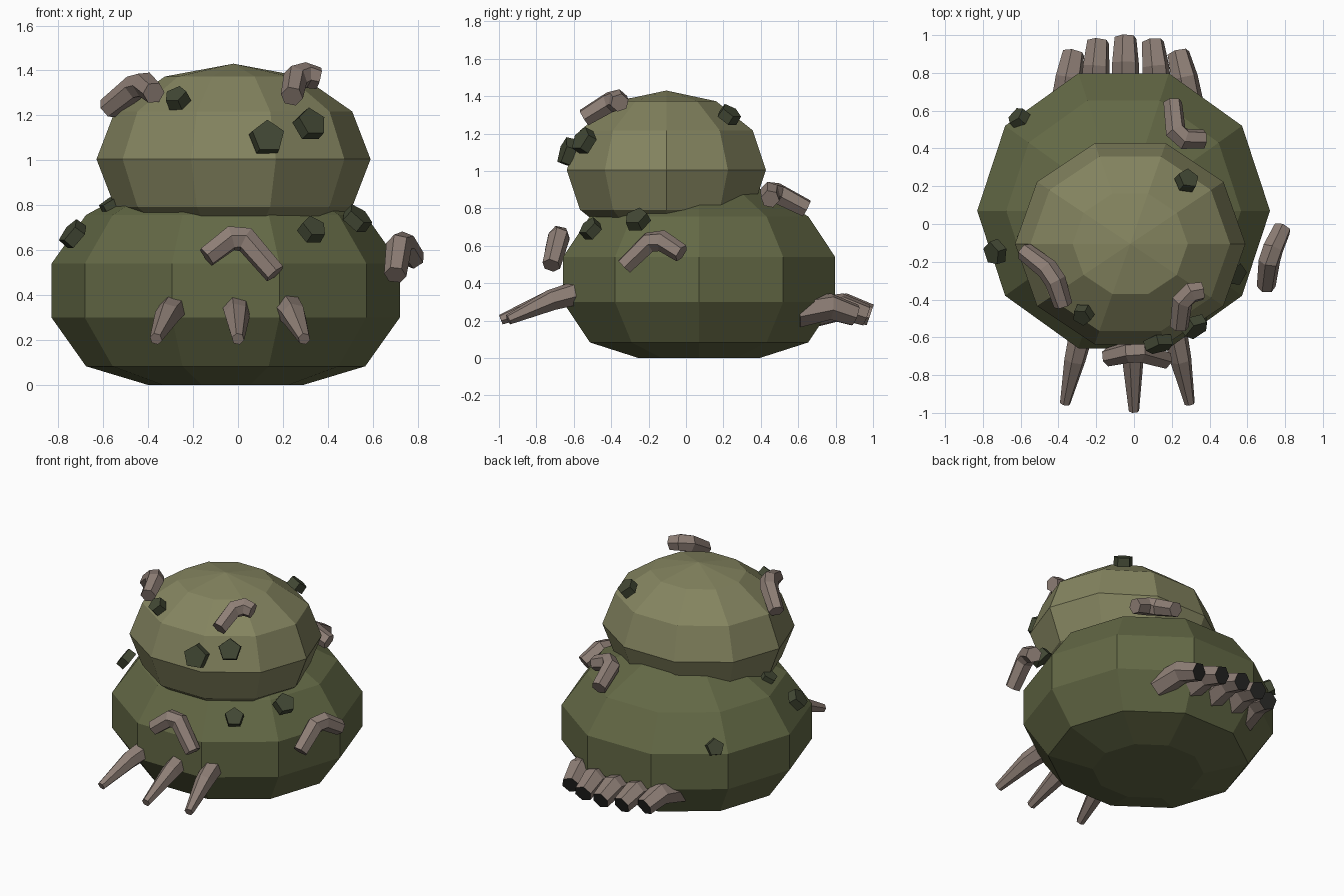
import bpy, bmesh
from math import cos, sin, pi
from mathutils import Matrix, Vector

if "Cube" in bpy.data.objects:
    bpy.data.objects.remove(bpy.data.objects["Cube"])


def material(name, rgb):
    m = bpy.data.materials.new(name)
    m.diffuse_color = (*rgb, 1)
    m.use_nodes = True
    m.node_tree.nodes["Principled BSDF"].inputs["Base Color"].default_value = m.diffuse_color
    return m


BODY = material("dark_olive", (0.125, 0.14, 0.06))
HEAD = material("light_olive", (0.23, 0.23, 0.115))
HORN = material("dull_brown", (0.27, 0.21, 0.18))
WART = material("deep_green", (0.055, 0.065, 0.035))
TIP = material("dark_tip", (0.02, 0.02, 0.018))


def finish(bm, name, *mats):
    bmesh.ops.recalc_face_normals(bm, faces=bm.faces)
    me = bpy.data.meshes.new(name)
    bm.to_mesh(me)
    bm.free()
    for m in mats:
        me.materials.append(m)
    ob = bpy.data.objects.new(name, me)
    bpy.context.collection.objects.link(ob)
    return ob


def blob(name, centre, radii, rings, mat):
    """Ten-sided faceted ellipsoid, flattened where it meets the ground."""
    bm = bmesh.new()
    bmesh.ops.create_uvsphere(bm, u_segments=10, v_segments=rings, radius=1,
                              matrix=Matrix.Rotation(pi / 10, 4, 'Z'))
    for v in bm.verts:
        v.co = Vector(c + r * p for c, r, p in zip(centre, radii, v.co))
        v.co.z = max(v.co.z, 0)
    return finish(bm, name, mat)


def tube(name, points, radii, dark_end=False, sides=6):
    """Hexagonal bar swept along a bent path with mitred joints."""
    pts = [Vector(p) for p in points]
    bm = bmesh.new()
    loops = []
    for i, p in enumerate(pts):
        a, b = pts[max(i - 1, 0)], pts[min(i + 1, len(pts) - 1)]
        t = ((p - a).normalized() + (b - p).normalized()).normalized()
        if i == 0:
            side = t.orthogonal().normalized()
        side = (side - t * side.dot(t)).normalized()
        up = t.cross(side)
        loops.append([bm.verts.new(p + radii[i] * (side * cos(k * 2 * pi / sides)
                                                   + up * sin(k * 2 * pi / sides)))
                      for k in range(sides)])
    for lo, hi in zip(loops, loops[1:]):
        for k in range(sides):
            n = (k + 1) % sides
            bm.faces.new((lo[k], lo[n], hi[n], hi[k]))
    bm.faces.new(loops[0])
    bm.faces.new(loops[-1]).material_index = int(dark_end)
    return finish(bm, name, HORN, *([TIP] if dark_end else []))


def wart(name, pos, radius, centre, radii):
    """Five-sided stud facing out along the ellipsoid normal."""
    p = Vector(pos)
    n = Vector((q - c) / r ** 2 for q, c, r in zip(p, centre, radii)).normalized()
    bm = bmesh.new()
    bmesh.ops.create_cone(bm, cap_ends=True, segments=5, radius1=radius,
                          radius2=radius * 0.95, depth=0.055)
    ob = finish(bm, name, WART)
    ob.location = p
    ob.rotation_mode = 'QUATERNION'
    ob.rotation_quaternion = n.to_track_quat('Z', 'Y')


# Two stacked lumps
BC, BR = (-0.055, 0.07, 0.42), (0.795, 0.785, 0.54)
HC, HR = (-0.02, -0.105, 1.005), (0.61, 0.56, 0.425)
blob("body", BC, BR, 7, BODY)
blob("head", HC, HR, 6, HEAD)

# Three tapered claws at the front
for i, (x0, x1, y1) in enumerate([(-0.27, -0.365, -0.95), (-0.01, 0.0, -0.99),
                                  (0.21, 0.295, -0.95)]):
    xm = x0 + (x1 - x0) * 0.45
    tube(f"front_claw_{i + 1}", [(x0, -0.54, 0.36), (xm, -0.72, 0.31), (x1, y1, 0.205)],
         [0.068, 0.058, 0.028])

# Five blunt dark-ended toes fanned around the back
for i, (x0, x1, y1) in enumerate([(-0.37, -0.32, 0.905), (-0.21, -0.19, 0.965),
                                  (-0.045, -0.045, 0.985), (0.13, 0.10, 0.965),
                                  (0.30, 0.235, 0.905)]):
    tube(f"back_toe_{i + 1}", [(x0, y1 - 0.31, 0.24), ((x0 + x1) / 2, y1 - 0.13, 0.275),
                               (x1, y1, 0.23)], [0.08, 0.073, 0.06], dark_end=True)

# Bent horns scattered over the surface, each elbow cut by a short facet
horns = {
    "body_front_horn": [(-0.14, -0.705, 0.57), (0.005, -0.67, 0.68), (0.165, -0.72, 0.495)],
    "body_side_horn": [(0.70, -0.33, 0.49), (0.72, -0.165, 0.65), (0.785, -0.025, 0.56)],
    "body_back_horn": [(0.205, 0.645, 0.80), (0.225, 0.45, 0.90), (0.37, 0.45, 0.85)],
    "head_left_horn": [(-0.58, -0.145, 1.23), (-0.43, -0.26, 1.35), (-0.375, -0.43, 1.30)],
    "head_right_horn": [(0.24, -0.545, 1.285), (0.26, -0.37, 1.39), (0.36, -0.355, 1.365)],
}
for name, pts in horns.items():
    a, elbow, b = map(Vector, pts)
    cut = 0.045
    tube(name, [a, elbow + (a - elbow).normalized() * cut,
                elbow + (b - elbow).normalized() * cut, b], [0.05, 0.058, 0.058, 0.05])

# Warts on the head
for i, (p, r) in enumerate([((0.13, -0.635, 1.10), 0.08), ((0.32, -0.545, 1.16), 0.074),
                            ((-0.27, -0.48, 1.275), 0.055), ((0.28, 0.23, 1.30), 0.062)]):
    wart(f"head_wart_{i + 1}", p, r, HC, HR)

# Warts on the body
for i, (p, r) in enumerate([((0.33, -0.51, 0.69), 0.062), ((0.53, -0.26, 0.74), 0.068),
                            ((-0.735, -0.15, 0.67), 0.068), ((-0.56, -0.08, 0.80), 0.058),
                            ((-0.61, 0.56, 0.58), 0.058)]):
    wart(f"body_wart_{i + 1}", p, r, BC, BR)
